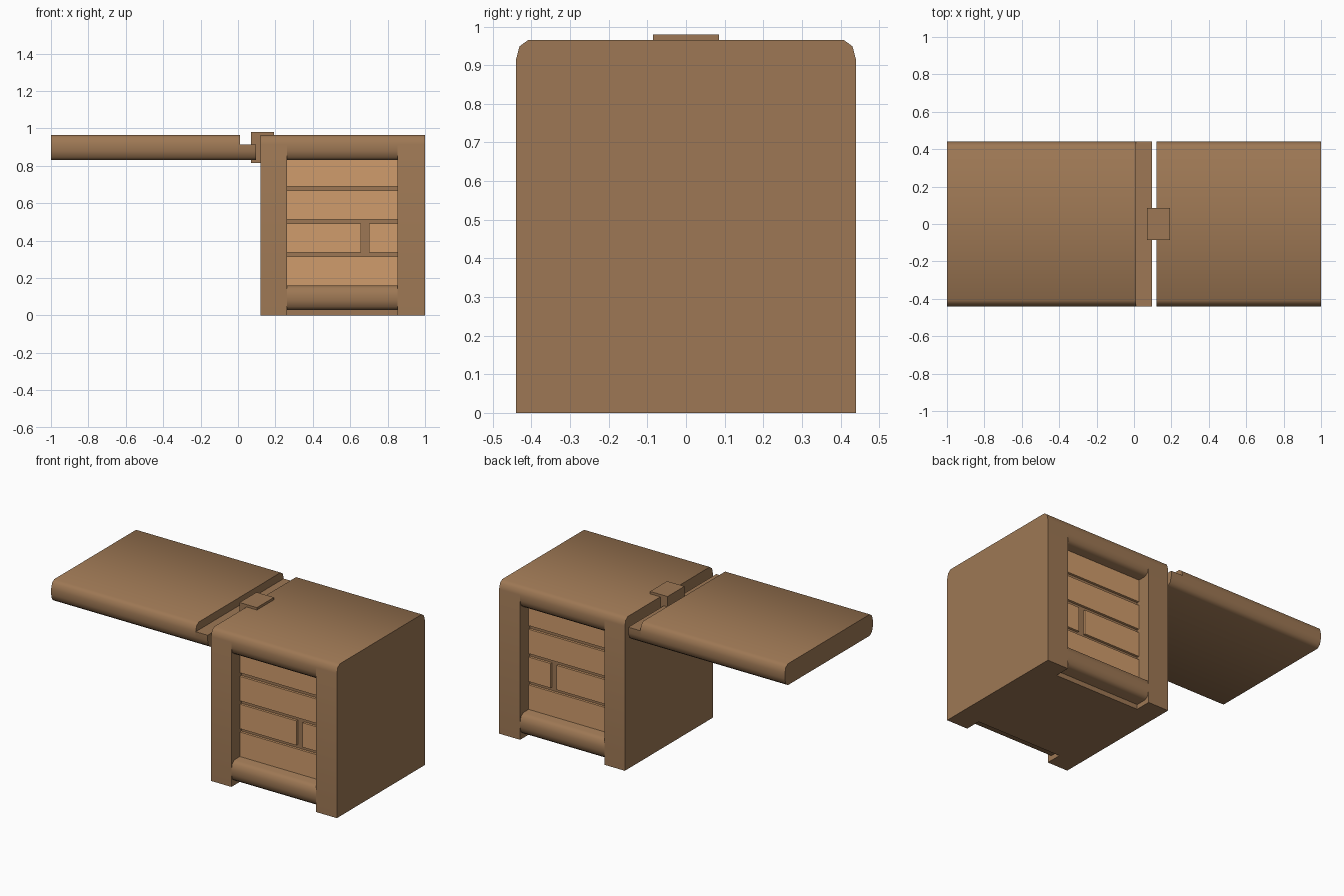
import bpy, bmesh, math

if "Cube" in bpy.data.objects:
    bpy.data.objects.remove(bpy.data.objects["Cube"])


def material(name, rgb):
    m = bpy.data.materials.new(name)
    m.diffuse_color = (*rgb, 1)
    m.use_nodes = True
    m.node_tree.nodes["Principled BSDF"].inputs["Base Color"].default_value = m.diffuse_color
    return m


FRAME = material("brown wood", (0.34, 0.187, 0.089))
PLANK = material("light wood", (0.63, 0.335, 0.15))

# rounded corner as (y, height below the top edge)
CORNER = [(0.44, 0.050), (0.431, 0.016), (0.409, 0.0)]


def make_profile(z0, z1, round_bottom=True, round_top=True):
    """Closed (y, z) outline, mirrored in y."""
    bottom = [(y, z0 + d) for y, d in reversed(CORNER)] if round_bottom else [(0.44, z0)]
    top = [(y, z1 - d) for y, d in CORNER] if round_top else [(0.44, z1)]
    half = bottom + top
    return half + [(-y, z) for y, z in reversed(half)]


def extrude_x(name, outline, x0, x1, mat):
    bm = bmesh.new()
    a = [bm.verts.new((x0, y, z)) for y, z in outline]
    b = [bm.verts.new((x1, y, z)) for y, z in outline]
    n = len(outline)
    bm.faces.new(a)
    bm.faces.new(b)
    for i in range(n):
        j = (i + 1) % n
        bm.faces.new((a[i], a[j], b[j], b[i]))
    bmesh.ops.recalc_face_normals(bm, faces=bm.faces)
    me = bpy.data.meshes.new(name)
    bm.to_mesh(me)
    bm.free()
    me.materials.append(mat)
    ob = bpy.data.objects.new(name, me)
    bpy.context.collection.objects.link(ob)
    bpy.ops.object.select_all(action='DESELECT')
    ob.select_set(True)
    bpy.context.view_layer.objects.active = ob
    bpy.ops.object.shade_smooth_by_angle(angle=math.radians(50))
    return ob


def rect(y0, y1, z0, z1):
    return [(y0, z0), (y1, z0), (y1, z1), (y0, z1)]


XL, XR = 0.262, 0.853     # inner faces of the end walls
TOP = 0.965

# end walls, rails and recessed core of the chest
extrude_x("left_end_wall", make_profile(0, TOP, round_bottom=False), 0.12, XL, FRAME)
extrude_x("right_end_wall", make_profile(0, TOP, round_bottom=False), XR, 1.0, FRAME)
extrude_x("top_rail", make_profile(0.83, TOP), XL, XR, FRAME)
extrude_x("bottom_rail", make_profile(0.03, 0.16), XL, XR, FRAME)
extrude_x("core_panel", rect(-0.34, 0.34, 0, 0.9), XL, XR, FRAME)

# planks on front and back
planks = [(XL, XR, 0.14, 0.315), (XL, 0.657, 0.336, 0.491), (0.70, XR, 0.336, 0.491),
          (XL, XR, 0.513, 0.667), (XL, XR, 0.69, 0.85)]
for side, s in (("front", -1), ("back", 1)):
    for i, (x0, x1, z0, z1) in enumerate(planks):
        extrude_x(f"{side}_plank_{i + 1}", rect(s * 0.33, s * 0.355, z0, z1), x0, x1, PLANK)

# open lid with a lower lip along the joint
extrude_x("lid", make_profile(0.83, TOP), -1.0, 0.012, FRAME)
extrude_x("lid_lip", make_profile(0.83, 0.915, round_top=False), 0.012, 0.096, FRAME)

# latch: upright block and top plate
extrude_x("latch_block", rect(-0.085, 0.085, 0.815, 0.98), 0.07, 0.12, FRAME)
extrude_x("latch_plate", rect(-0.085, 0.085, TOP, 0.98), 0.12, 0.192, FRAME)
